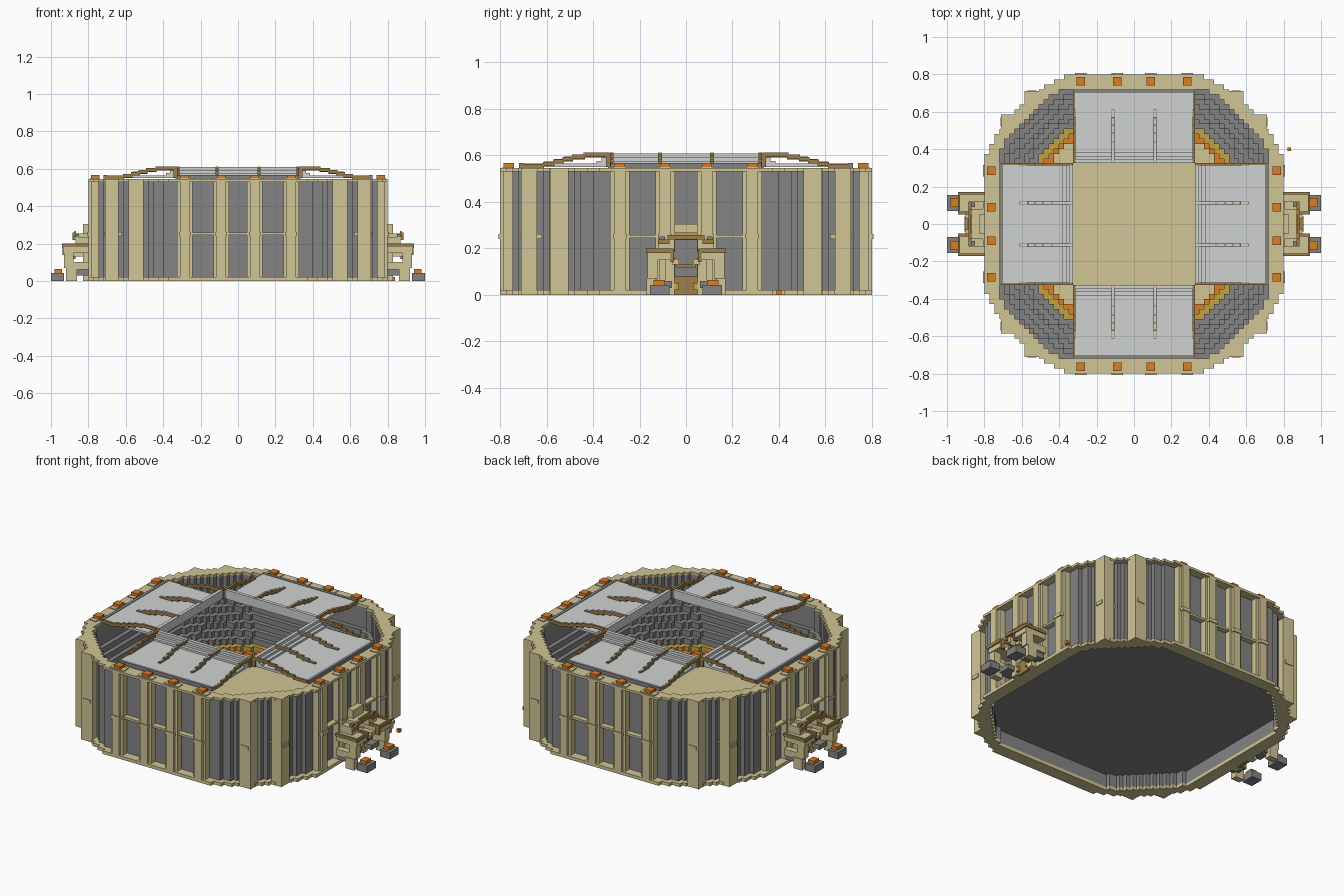
import bpy, bmesh, math

cube = bpy.data.objects.get("Cube")
if cube:
    bpy.data.objects.remove(cube)

CELL = 0.8 / 30


def material(name, r, g, b):
    m = bpy.data.materials.new(name)
    m.diffuse_color = (r, g, b, 1)
    m.use_nodes = True
    m.node_tree.nodes["Principled BSDF"].inputs["Base Color"].default_value = (r, g, b, 1)
    return m


TAN = material("sandstone", .64, .56, .30)
GREY = material("dark grey", .23, .23, .23)
LIGHT = material("light grey", .63, .65, .64)
ORANGE = material("orange", .70, .21, .018)
BROWN = material("brown", .34, .21, .07)
GOLD = material("gold", .55, .36, .06)


def finish(name, bm, mat):
    bmesh.ops.recalc_face_normals(bm, faces=bm.faces)
    mesh = bpy.data.meshes.new(name)
    bm.to_mesh(mesh)
    bm.free()
    mesh.materials.append(mat)
    ob = bpy.data.objects.new(name, mesh)
    bpy.context.collection.objects.link(ob)
    return ob


def inside(x, y, shape):
    # Circle of a given radius clipped by a square of a given half width
    radius, half = shape
    return math.hypot(x, y) < radius and max(abs(x), abs(y)) < half


def stepped_ring(name, mat, outer, inner, z0, z1):
    # Blocky slab of square cells between two clipped circles
    bm = bmesh.new()
    verts = {}

    def corner(i, j):
        if (i, j) not in verts:
            verts[i, j] = bm.verts.new((i * CELL, j * CELL, z0))
        return verts[i, j]

    for i in range(-30, 30):
        for j in range(-30, 30):
            x, y = (i + .5) * CELL, (j + .5) * CELL
            if inside(x, y, outer) and not inside(x, y, inner):
                bm.faces.new([corner(i, j), corner(i + 1, j), corner(i + 1, j + 1), corner(i, j + 1)])
    out = bmesh.ops.extrude_face_region(bm, geom=bm.faces[:], use_keep_orig=True)
    top = [v for v in out["geom"] if isinstance(v, bmesh.types.BMVert)]
    bmesh.ops.translate(bm, verts=top, vec=(0, 0, z1 - z0))
    return finish(name, bm, mat)


def boxes(name, mat, items, turns=(0, 1, 2, 3), mirror=True):
    # Boxes laid out on the +x side, then mirrored in y and turned about z
    bm = bmesh.new()
    for x0, x1, y0, y1, z0, z1 in items:
        for turn in turns:
            for side in ((1, -1) if mirror else (1,)):
                made = bmesh.ops.create_cube(bm, size=1)["verts"]
                for v in made:
                    x = x0 + (v.co.x + .5) * (x1 - x0)
                    y = side * (y0 + (v.co.y + .5) * (y1 - y0))
                    for _ in range(turn):
                        x, y = -y, x
                    v.co = (x, y, z0 + (v.co.z + .5) * (z1 - z0))
    return finish(name, bm, mat)


# Outer shell
RIM, WALL, BOWL = (.87, .81), (.84, .76), (.81, .71)
stepped_ring("base_ring", TAN, RIM, BOWL, 0, .02)
stepped_ring("outer_wall", GREY, WALL, BOWL, .02, .53)
stepped_ring("top_rim", TAN, RIM, BOWL, .53, .545)

# Floor, pitch and tiered stands
stepped_ring("floor", GREY, BOWL, (0, 0), .10, .12)
stepped_ring("pitch", TAN, (.60, .55), (0, 0), .12, .13)
for k in range(8):
    z = .12 + .035 * k
    mat = TAN if k == 0 else GOLD if k == 1 else GREY
    tier = (.55 + .033 * k, .50 + CELL * k)
    stepped_ring("stand_tier_%d" % (k + 1), mat, BOWL, tier, z, z + .035)
stepped_ring("pitch_rail", ORANGE, (.575, .525), (.55, .50), .155, .165)

# Pilasters on the straight sides and at the corners
PILLARS = (.09, .285)
pilasters = []
for c in PILLARS:
    pilasters += [(.74, .785, c - .042, c + .042, .02, .53),
                  (.74, .80, c - .025, c + .025, .02, .53),
                  (.74, .806, c - .03, c + .03, .24, .262)]
boxes("side_pilasters", TAN, pilasters)
boxes("corner_pilasters", TAN, [(.64, .71, .505, .585, 0, .545),
                                (.62, .715, .52, .57, .24, .262)])
boxes("wall_belt", TAN, [(.74, .78, .0, .25, .245, .258)])
boxes("rim_blocks", TAN, [(.745, .79, c - .05, c + .05, .54, .55) for c in PILLARS])
boxes("rim_lamps", ORANGE, [(.74, .785, c - .022, c + .022, .545, .567) for c in PILLARS])

# Flat roof panels with a stepped lip at the opening
boxes("roof_panels", LIGHT, [(.33, .715, -.315, .315, .55, .564),
                             (.362, .385, -.315, .315, .56, .576),
                             (.345, .364, -.315, .315, .56, .591),
                             (.326, .347, -.315, .315, .56, .608)], mirror=False)
boxes("roof_outer_frame", GREY, [(.70, .718, -.325, .325, .545, .567)], mirror=False)

# Stepped arched trusses standing over the panels
STEPS = [(.61, .70, .557), (.565, .61, .566), (.525, .565, .577),
         (.485, .525, .587), (.435, .485, .597), (.33, .435, .605)]
boxes("roof_edge_trusses", BROWN, [(a, b + .006, .312, .327, z - .012, z + .006) for a, b, z in STEPS])
boxes("roof_ribs", BROWN, [(a, b + .006, .104, .12, z - .014, z + .005) for a, b, z in STEPS])
boxes("roof_rib_caps", LIGHT, [(a, b, .106, .118, z + .004, z + .007) for a, b, z in STEPS[1:]])
boxes("roof_corner_posts", BROWN, [(.325, .345, .312, .326, .55, .61)])

# Entrance gates on the left and right sides
ENDS = (0, 2)
boxes("gate_feet", GREY, [(.93, 1.0, .07, .155, 0, .043),
                          (.79, .88, .06, .15, .03, .06)], ENDS)
boxes("gate_foot_lamps", ORANGE, [(.94, .98, .09, .14, .043, .063)], ENDS)
boxes("gate_legs", TAN, [(.86, .92, .13, .17, 0, .07),
                         (.88, .93, .12, .165, .07, .16),
                         (.79, .88, .125, .165, .06, .10),
                         (.79, .83, .05, .09, 0, .16)], ENDS)
boxes("gate_canopy", TAN, [(.79, .935, .06, .165, .15, .188),
                           (.79, .87, .05, .12, .185, .235),
                           (.79, .87, 0, .08, .235, .255),
                           (.79, .83, 0, .05, .255, .305),
                           (.79, .90, .03, .06, .13, .155)], ENDS)
boxes("gate_trim", BROWN, [(.79, .94, .158, .172, .182, .20),
                           (.93, .942, .055, .172, .18, .20),
                           (.79, .94, .052, .066, .182, .198),
                           (.91, .938, .052, .066, .14, .182),
                           (.865, .885, .07, .12, .218, .238),
                           (.865, .885, 0, .08, .238, .258),
                           (.87, .905, 0, .04, .118, .132)], ENDS)
boxes("gate_upper_posts", GREY, [(.85, .87, .09, .115, .19, .25)], ENDS)
boxes("gate_door", BROWN, [(.79, .815, 0, .05, 0, .08)], ENDS)
boxes("gate_gold_details", GOLD, [(.81, .83, .03, .05, .02, .05),
                                  (.865, .875, 0, .05, .255, .268)], ENDS)

# Small marker lamp beside one gate
boxes("marker_lamp", ORANGE, [(.82, .84, .39, .41, 0, .02)], (0,), False)
